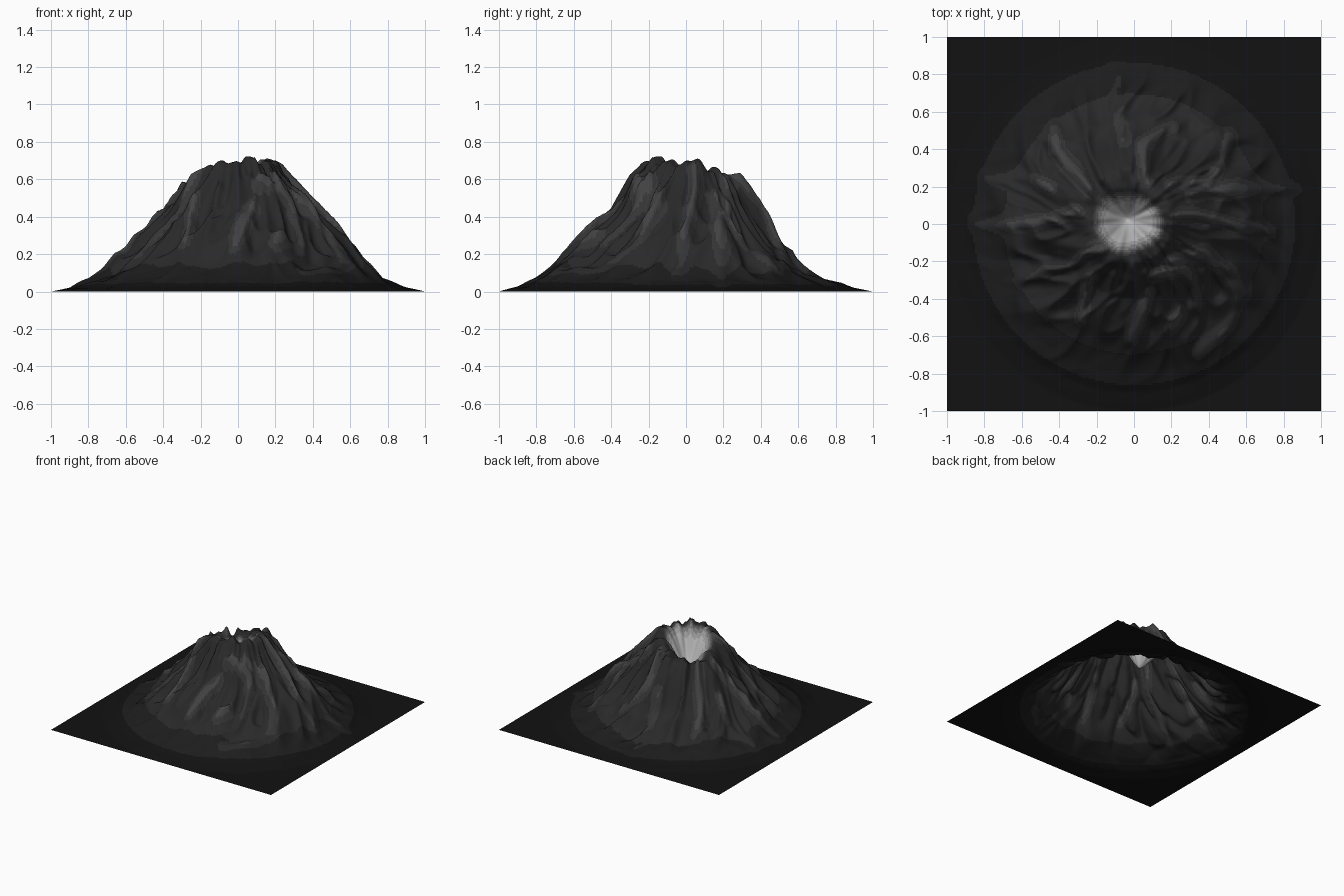
import bpy, bmesh, math
from mathutils import Vector, noise

if "Cube" in bpy.data.objects:
    bpy.data.objects.remove(bpy.data.objects["Cube"])

N = 200                       # grid cells per side
CX, CY = -0.03, 0.02          # crater centre

# Outer slope heights at r = 0.2, 0.3 ... 1.0 facing +x, +y, -x, -y
SLOPES = [
    [.70, .57, .47, .37, .27, .15, .075, .025, 0],
    [.62, .59, .45, .29, .18, .10, .055, .02, 0],
    [.64, .57, .45, .33, .22, .14, .07, .02, 0],
    [.71, .61, .43, .34, .25, .16, .09, .03, 0],
]
# Crater rim height every 45 degrees from +x
RIM = [.69, .65, .60, .54, .59, .67, .69, .71]

# Raised rock ridges running down the flanks
RIDGES = [
    [(-.22, .18), (-.33, .3), (-.42, .38), (-.42, .52)],
    [(.06, .25), (.06, .42), (.2, .52)],
    [(.2, .22), (.4, .22), (.47, .33), (.52, .48)],
    [(.3, .14), (.55, .2), (.88, .18)],
    [(.25, .05), (.48, .02), (.75, -.06)],
    [(.2, -.2), (.38, -.15), (.5, -.25), (.58, -.38), (.5, -.55), (.36, -.7)],
    [(.1, -.28), (.28, -.24), (.34, -.42), (.2, -.55)],
    [(-.18, -.1), (-.35, -.24), (-.6, -.3)],
    [(-.22, -.3), (-.28, -.5)],
    [(.08, -.38), (-.02, -.62)],
    [(-.3, .06), (-.6, 0), (-.85, 0)],
    [(-.45, .2), (-.62, .24), (-.78, .25)],
    [(-.05, .45), (-.1, .82)],
]


def smooth(a, b, t):
    t = min(1, max(0, (t - a) / (b - a)))
    return t * t * (3 - 2 * t)


def around(table, ang):
    """Blend values spaced evenly round the mountain."""
    f = ang / math.tau * len(table) % len(table)
    i = int(f) % len(table)
    t = smooth(0, 1, f - int(f))
    return table[i] * (1 - t) + table[(i + 1) % len(table)] * t


def slope(r, ang):
    f = max(0, min(7.999, (r - .2) * 10))
    i = int(f)
    return around([s[i] + (s[i + 1] - s[i]) * (f - i) for s in SLOPES], ang)


def ridge_bump(p):
    """Closeness to the nearest hand-placed ridge, 0 to 1."""
    best = 9
    for line in RIDGES:
        for a, b in zip(line, line[1:]):
            a, b = Vector(a), Vector(b)
            t = max(0, min(1, (p - a).dot(b - a) / (b - a).length_squared))
            best = min(best, (p - a - (b - a) * t).length)
    return math.exp(-(best / .035) ** 2)


def gullies(r, ang):
    """Ridged noise stretched downhill with a slight swirl, 0 to 1."""
    a = ang + .5 * r
    total = 0
    for k, w in ((2.6, .6), (5.5, .4)):
        v = Vector((math.cos(a) * k, math.sin(a) * k, r * k * .9 + 3.7))
        v += noise.noise_vector(v * .8) * .35
        total += w * (1 - min(1, 2 * abs(noise.noise(v))))
    return total


def terrain(x, y):
    r = math.hypot(x, y)
    ang = math.atan2(y, x) % math.tau
    warp = noise.noise_vector(Vector((x * 5, y * 5, 1.3)))
    p = Vector((x + warp.x * .03, y + warp.y * .03))
    bump = ridge_bump(p) if r < 1 else 0
    g = gullies(r, ang)
    flank = smooth(.98, .55, r) if r < .98 else 0
    flank = 1 - smooth(.5, .98, r)
    z = slope(r, ang) + flank * (.11 * (g - .72) + .035 * bump - .012)
    # crater bowl with a jagged rim
    cr = math.hypot(x - CX, y - CY)
    ca = math.atan2(y - CY, x - CX) % math.tau
    rim_r = .19 + .03 * noise.noise(Vector((math.cos(ca) * 2, math.sin(ca) * 2, 5)))
    rim = around(RIM, ca) + .05 * noise.noise(
        Vector((math.cos(ca) * 3.5, math.sin(ca) * 3.5, 9)))
    near = 1 - smooth(rim_r, rim_r + .1, cr)
    z = z * (1 - near) + rim * near
    if cr < rim_r:
        z = .38 + (rim - .38) * smooth(-.25, 1, cr / rim_r) ** 1.3
    glow = 1 - smooth(.09, .19, cr + .05 * warp.z)
    shade = .006 + .016 * flank + .05 * flank * bump * g + .5 * glow
    return max(0, min(.722, z)), shade


# Mountain sheet: displaced open grid
mesh = bpy.data.meshes.new("volcano")
bm = bmesh.new()
bmesh.ops.create_grid(bm, x_segments=N, y_segments=N, size=1)
shades = {}
for v in bm.verts:
    v.co.z, shades[v] = terrain(v.co.x, v.co.y)

# Grey rock bands from dark ash to pale crater
LEVELS = [.006, .012, .022, .035, .055, .1, .2, .35, .5]
for n, c in enumerate(LEVELS):
    mat = bpy.data.materials.new(f"rock_{n}")
    mat.diffuse_color = (c, c, c, 1)
    mat.use_nodes = True
    mat.node_tree.nodes["Principled BSDF"].inputs["Base Color"].default_value = mat.diffuse_color
    mesh.materials.append(mat)
for f in bm.faces:
    s = sum(shades[v] for v in f.verts) / len(f.verts)
    f.material_index = min(range(len(LEVELS)),
                           key=lambda i: abs(math.log(LEVELS[i] / s)))
    f.smooth = True
bm.to_mesh(mesh)
bm.free()
volcano = bpy.data.objects.new("volcano", mesh)
bpy.context.collection.objects.link(volcano)
